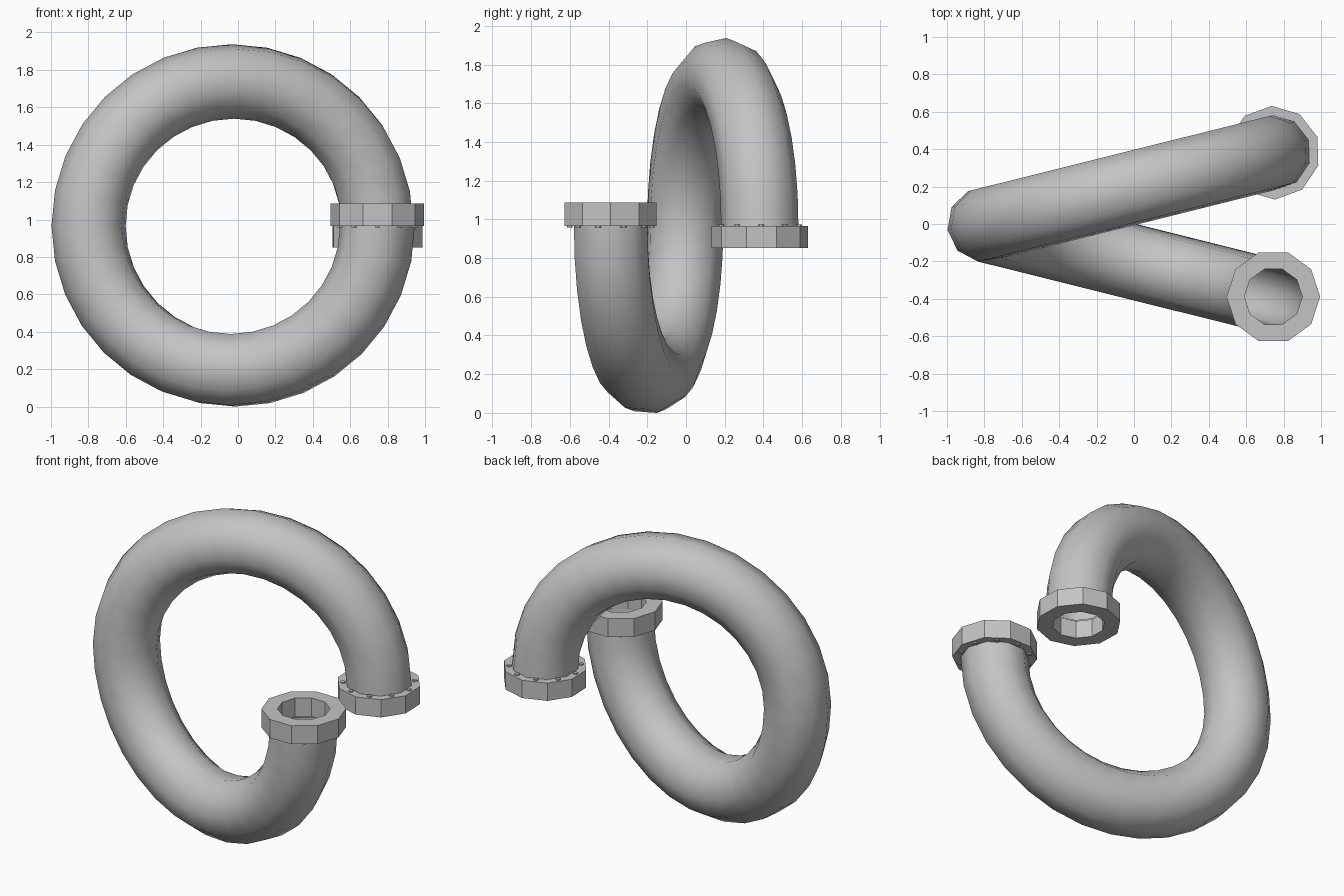
import bpy, bmesh
from math import sin, cos, pi, radians
from mathutils import Vector

cube = bpy.data.objects.get("Cube")
if cube:
    bpy.data.objects.remove(cube, do_unlink=True)

SIDES = 10
STEPS = 16                      # path segments per half loop
MID_X, MID_Z, LOOP = -0.027, 0.976, 0.772
TILT = radians(14)
LEFT_Y = -0.004
TUBE, BORE, RIM = 0.2, 0.155, 0.25

grey = bpy.data.materials.new("pipe_grey")
grey.use_nodes = True
grey.diffuse_color = (0.55, 0.55, 0.55, 1)
grey.node_tree.nodes["Principled BSDF"].inputs["Base Color"].default_value = grey.diffuse_color


def make_object(name, bm, smooth=False):
    mesh = bpy.data.meshes.new(name)
    bm.to_mesh(mesh)
    bm.free()
    mesh.materials.append(grey)
    for poly in mesh.polygons:
        poly.use_smooth = smooth
    obj = bpy.data.objects.new(name, mesh)
    bpy.context.collection.objects.link(obj)
    return obj


def path_ring(t, tilt, roll):
    """Cross-section of the pipe at angle t of a half loop in a tilted upright plane."""
    along = Vector((cos(tilt), sin(tilt), 0))
    side = Vector((-sin(tilt), cos(tilt), 0))
    wide = LOOP / cos(tilt)
    left = Vector((MID_X - LOOP, LEFT_Y, MID_Z))
    centre = left + along * wide * (1 + cos(t)) + Vector((0, 0, LOOP * sin(t)))
    out = (along * LOOP * cos(t) + Vector((0, 0, wide * sin(t)))).normalized()
    angles = [roll + 2 * pi * k / SIDES for k in range(SIDES)]
    return centre, [centre + TUBE * (cos(a) * out + sin(a) * side) for a in angles]


def skin(bm, rings, closed=False):
    loops = [[bm.verts.new(p) for p in ring] for ring in rings]
    pairs = list(zip(loops, loops[1:])) + ([(loops[-1], loops[0])] if closed else [])
    for a, b in pairs:
        for k in range(SIDES):
            j = (k + 1) % SIDES
            bm.faces.new((a[k], b[k], b[j], a[j]))


# Pipe: front half sweeps under to the left, rear half sweeps back over the top
lower = [path_ring(-pi * i / STEPS, -TILT, TILT) for i in range(STEPS + 1)]
upper = [path_ring(pi - pi * i / STEPS, TILT, 3 * TILT) for i in range(1, STEPS + 1)]
path = lower + upper
bm = bmesh.new()
skin(bm, [ring for _, ring in path])
pipe = make_object("pipe", bm, smooth=True)
wall = pipe.modifiers.new("wall", 'SOLIDIFY')
wall.thickness = TUBE - BORE
wall.offset = -1
wall.use_rim = False


# Flanges: ten-sided collars with small bolts on the pipe side
def flange(name, centre, height, turn):
    def ring(radius, z):
        return [centre + Vector((radius * cos(turn + 2 * pi * k / SIDES),
                                 radius * sin(turn + 2 * pi * k / SIDES), z))
                for k in range(SIDES)]
    bm = bmesh.new()
    skin(bm, [ring(RIM, 0), ring(RIM, height), ring(BORE, height), ring(BORE, 0)], closed=True)
    bmesh.ops.recalc_face_normals(bm, faces=bm.faces[:])
    make_object(name, bm)

    bolts = bmesh.new()
    for k in range(SIDES):
        a = turn + 2 * pi * (k + 0.5) / SIDES
        made = bmesh.ops.create_cone(bolts, cap_ends=True, segments=6,
                                     radius1=0.015, radius2=0.015, depth=0.016)
        spot = centre + Vector((0.212 * cos(a), 0.212 * sin(a), 0))
        bmesh.ops.translate(bolts, verts=made["verts"], vec=spot)
    make_object(name + "_bolts", bolts)


flange("front_flange", path[0][0], 0.12, 0)
flange("rear_flange", path[-1][0], -0.115, radians(20))

# Rest the lowest point on the ground
objs = [o for o in bpy.context.collection.objects if o.type == 'MESH' and grey.name in o.data.materials]
low = min(v.co.z for o in objs for v in o.data.vertices)
for o in objs:
    o.location.z -= low
